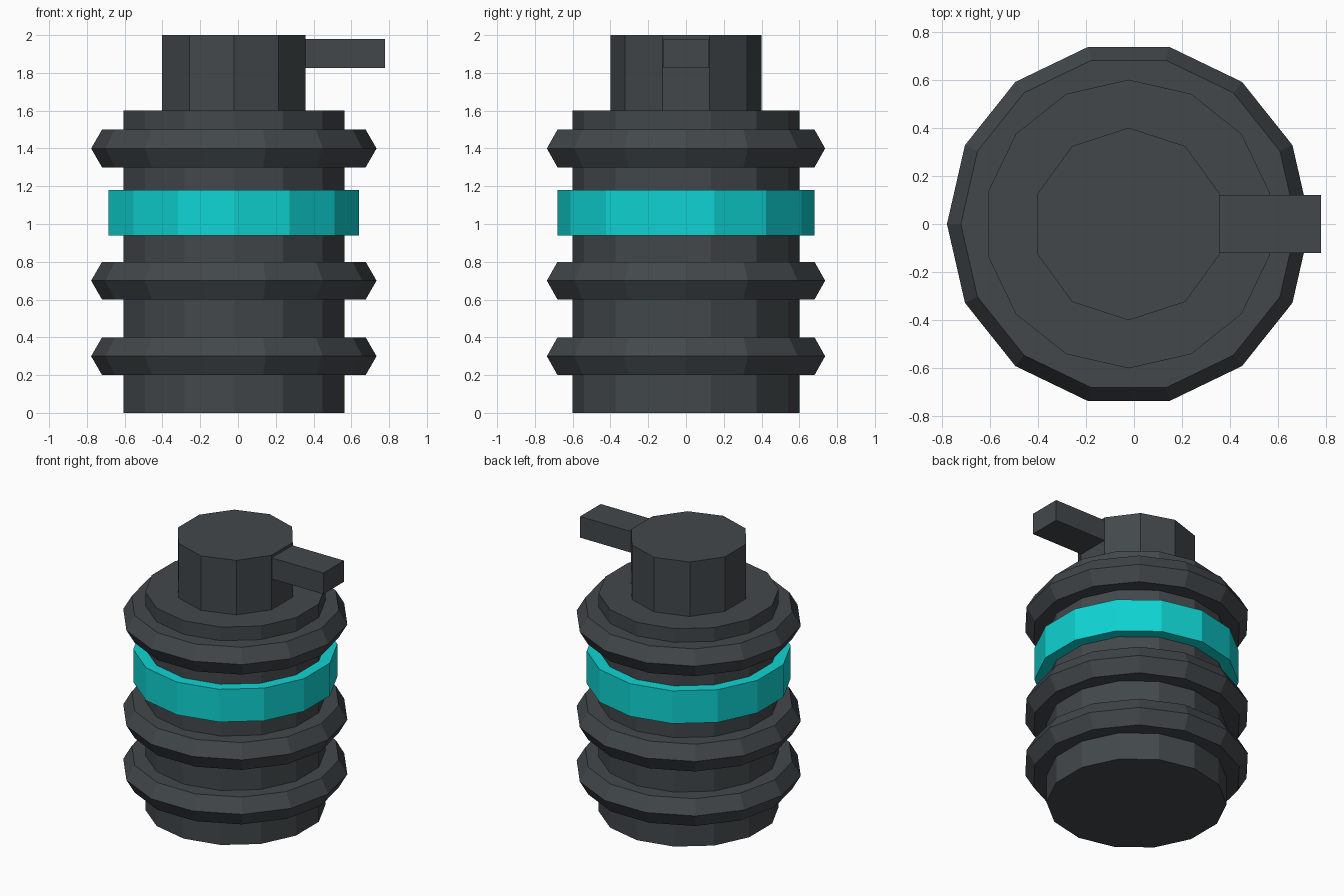
import bpy, bmesh, math
from mathutils import Matrix

cube = bpy.data.objects.get("Cube")
if cube:
    bpy.data.objects.remove(cube, do_unlink=True)

AXIS_X = -0.022


def material(name, rgb):
    mat = bpy.data.materials.new(name)
    mat.use_nodes = True
    mat.diffuse_color = (*rgb, 1)
    mat.node_tree.nodes["Principled BSDF"].inputs["Base Color"].default_value = (*rgb, 1)
    return mat


charcoal = material("charcoal", (0.055, 0.064, 0.07))
teal = material("teal", (0.005, 0.65, 0.65))


def make_object(name, bm, mat):
    bmesh.ops.recalc_face_normals(bm, faces=bm.faces)
    mesh = bpy.data.meshes.new(name)
    bm.to_mesh(mesh)
    bm.free()
    mesh.materials.append(mat)
    obj = bpy.data.objects.new(name, mesh)
    bpy.context.collection.objects.link(obj)
    return obj


def ring_verts(bm, sides, radius, z, start=0.0):
    angles = [start + math.tau * i / sides for i in range(sides)]
    return [bm.verts.new((AXIS_X + radius * math.cos(a), radius * math.sin(a), z)) for a in angles]


def bridge(bm, a, b):
    for i in range(len(a)):
        j = (i + 1) % len(a)
        bm.faces.new((a[i], a[j], b[j], b[i]))


def prism(name, sides, radius, bottom, top, mat):
    # Upright prism with a corner on the y axis
    bm = bmesh.new()
    low = ring_verts(bm, sides, radius, bottom, math.pi / 2)
    high = ring_verts(bm, sides, radius, top, math.pi / 2)
    bridge(bm, low, high)
    bm.faces.new(low)
    bm.faces.new(high)
    return make_object(name, bm, mat)


def hex_torus(name, z, major=0.64, minor=0.1155, sides=14):
    # Ring with a hexagonal section
    bm = bmesh.new()
    loops = []
    for k in range(6):
        a = math.tau * k / 6
        loops.append(ring_verts(bm, sides, major + minor * math.cos(a), z + minor * math.sin(a)))
    for k in range(6):
        bridge(bm, loops[k], loops[(k + 1) % 6])
    return make_object(name, bm, charcoal)


# Main body, coloured band and top cap
prism("body", 14, 0.6, 0, 1.6, charcoal)
prism("band", 14, 0.68, 0.94, 1.18, teal)
prism("cap", 10, 0.4, 1.6, 2.0, charcoal)

# Ridges around the body
for name, z in (("lower_ridge", 0.3), ("middle_ridge", 0.7), ("upper_ridge", 1.4)):
    hex_torus(name, z)

# Lever sticking out of the cap
x0, x1, z0, z1 = 0.2, 0.777, 1.825, 1.98
bm = bmesh.new()
bmesh.ops.create_cube(bm, size=1, matrix=Matrix.Translation(((x0 + x1) / 2, 0, (z0 + z1) / 2))
                      @ Matrix.Diagonal((x1 - x0, 0.24, z1 - z0, 1)))
make_object("lever", bm, charcoal)
